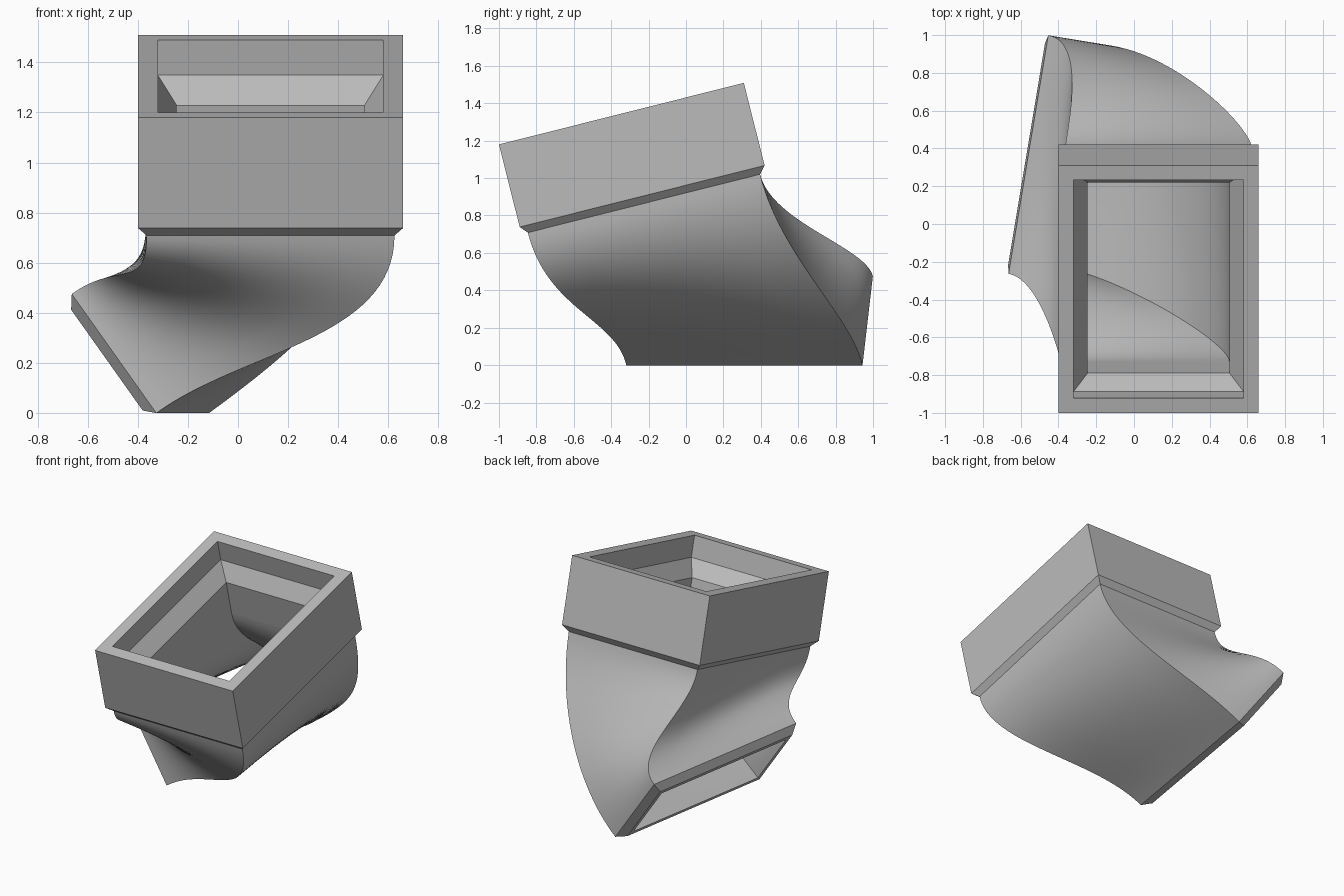
import bpy
import bmesh
import math
from mathutils import Vector

if "Cube" in bpy.data.objects:
    bpy.data.objects.remove(bpy.data.objects["Cube"], do_unlink=True)

grey = bpy.data.materials.new("plain grey")
grey.use_nodes = True
colour = (0.5, 0.5, 0.5, 1)
grey.diffuse_color = colour
grey.node_tree.nodes["Principled BSDF"].inputs["Base Color"].default_value = colour

# Tilted frame of the collar, measured from the middle of its top front edge
TILT = math.radians(14.1)
COLLAR_START = Vector((0.13, -1.0, 1.18))
ACROSS = Vector((1, 0, 0))
ALONG = Vector((0, math.cos(TILT), math.sin(TILT)))
DOWN = Vector((0, math.sin(TILT), -math.cos(TILT)))
WIDTH, LENGTH = 1.06, 1.35

# Frame of the slanted outlet
OUTLET_CENTRE = Vector((-0.39, 0.34, 0.237))
LONG = Vector((0.164, 0.986, 0)).normalized()
RISE = Vector((-0.575, 0.094, 0.81)).normalized()
OUT = RISE.cross(LONG).normalized()
HALF_LONG, HALF_RISE = 0.64, 0.293

CORNERS = ((1, -1), (1, 1), (-1, 1), (-1, -1))


def collar_ring(inset, depth):
    centre = COLLAR_START + ALONG * LENGTH / 2 + DOWN * depth
    return [centre + ACROSS * a * (WIDTH / 2 - inset) + ALONG * b * (LENGTH / 2 - inset)
            for a, b in CORNERS]


def outlet_ring(inset, push):
    centre = OUTLET_CENTRE + OUT * push
    return [centre - RISE * a * (HALF_RISE - inset) + LONG * b * (HALF_LONG - inset)
            for a, b in CORNERS]


def bend(start, end, steps=32):
    """Rings swept along a smooth curve at each corner, square to both ends."""
    rings = []
    for i in range(steps + 1):
        t = i / steps
        s = 1 - t
        ring = []
        for p, q in zip(start, end):
            reach = (q - p).length * 0.33
            ring.append(p * s**3 + (p + DOWN * reach) * 3 * s * s * t
                        + (q - OUT * reach) * 3 * s * t * t + q * t**3)
        rings.append(ring)
    return rings


def skin(name, rings, columns=1):
    """Join successive four-cornered rings into a tube."""
    bm = bmesh.new()
    rows = []
    for ring in rings:
        rows.append([bm.verts.new(ring[k].lerp(ring[(k + 1) % 4], c / columns))
                     for k in range(4) for c in range(columns)])
    for upper, lower in zip(rows, rows[1:]):
        for j in range(len(upper)):
            k = (j + 1) % len(upper)
            bm.faces.new((upper[j], lower[j], lower[k], upper[k]))
    mesh = bpy.data.meshes.new(name)
    bm.to_mesh(mesh)
    bm.free()
    mesh.materials.append(grey)
    obj = bpy.data.objects.new(name, mesh)
    bpy.context.collection.objects.link(obj)
    bpy.ops.object.select_all(action="DESELECT")
    obj.select_set(True)
    bpy.context.view_layer.objects.active = obj
    bpy.ops.object.shade_smooth_by_angle(angle=math.radians(25))
    return obj


# Collar: inner throat, funnel, socket, rim, outer wall and chamfer
throat = collar_ring(0.155, 0.495)
neck = collar_ring(0.035, 0.495)
skin("collar", [throat, collar_ring(0.155, 0.25), collar_ring(0.08, 0.145),
                collar_ring(0.08, 0), collar_ring(0, 0),
                collar_ring(0, 0.455), neck])

# Twisting duct, outside and inside
mouth = outlet_ring(0, 0)
hole = outlet_ring(0.08, 0.045)
skin("duct_shell", bend(neck, mouth), 6)
skin("duct_lining", bend(throat, hole)[::-1], 6)

# Chamfered outlet lip
skin("outlet_lip", [mouth, outlet_ring(0.045, 0.045), hole])
